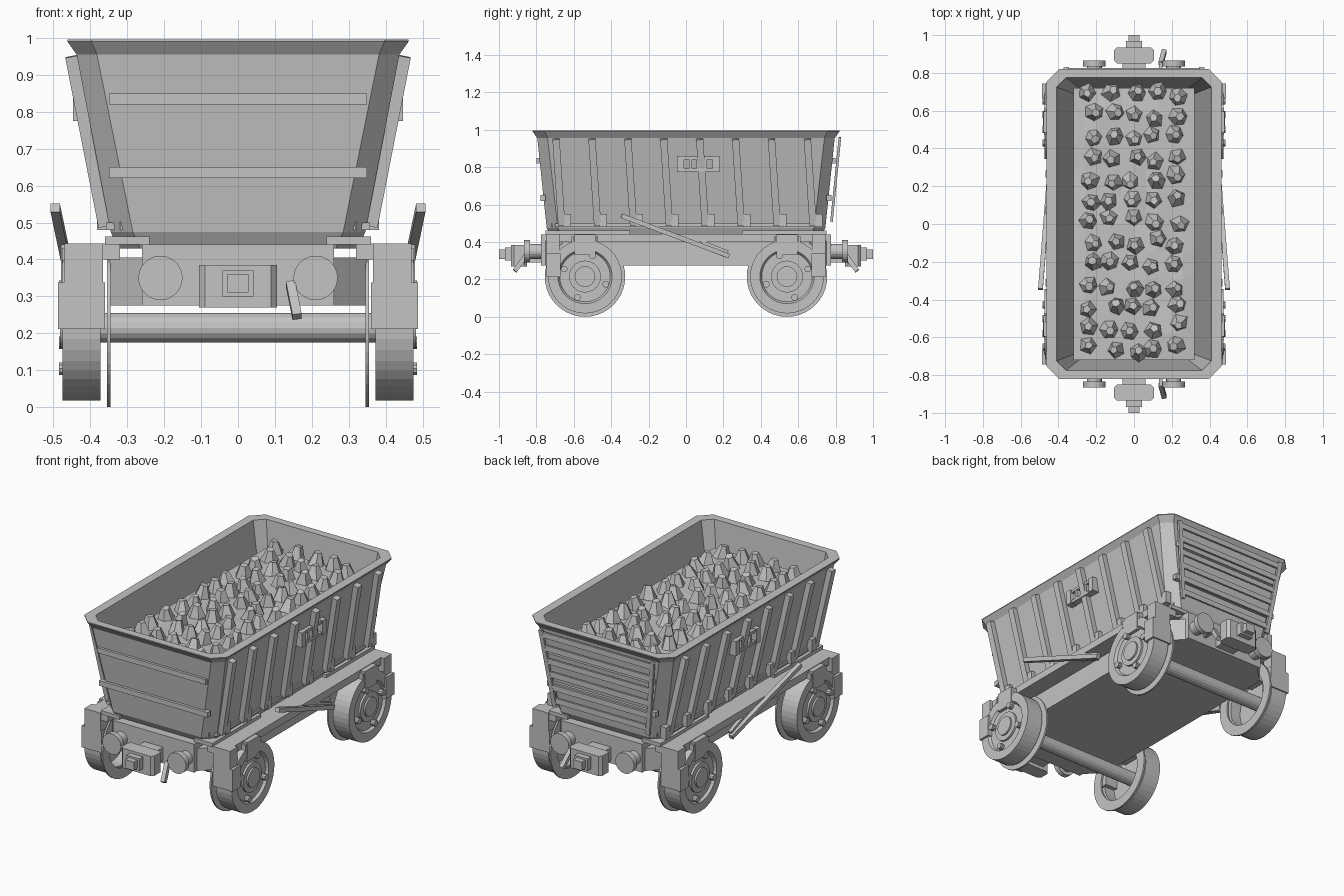
import bpy, bmesh, math, random
from mathutils import Vector, Matrix

cube = bpy.data.objects.get("Cube")
if cube:
    bpy.data.objects.remove(cube, do_unlink=True)
random.seed(4)

grey = bpy.data.materials.new("plain grey")
grey.use_nodes = True
grey.diffuse_color = (0.55, 0.55, 0.55, 1)
grey.node_tree.nodes["Principled BSDF"].inputs["Base Color"].default_value = grey.diffuse_color


def finish(name, bm):
    bmesh.ops.recalc_face_normals(bm, faces=bm.faces)
    mesh = bpy.data.meshes.new(name)
    bm.to_mesh(mesh)
    bm.free()
    mesh.materials.append(grey)
    ob = bpy.data.objects.new(name, mesh)
    bpy.context.collection.objects.link(ob)
    return ob


def add_box(bm, lo, hi):
    lo, hi = Vector(lo), Vector(hi)
    m = Matrix.Translation((lo + hi) / 2) @ Matrix.Diagonal((*(hi - lo), 1))
    bmesh.ops.create_cube(bm, size=1, matrix=m)


def box(name, lo, hi):
    bm = bmesh.new()
    add_box(bm, lo, hi)
    return finish(name, bm)


def add_bar(bm, a, b, wide, thick):
    """Square bar from a to b; thick is measured roughly along x."""
    a, b = Vector(a), Vector(b)
    z = (b - a).normalized()
    y = z.cross(Vector((1, 0, 0))).normalized()
    x = y.cross(z)
    rot = Matrix((x, y, z)).transposed().to_4x4()
    m = Matrix.Translation((a + b) / 2) @ rot @ Matrix.Diagonal((thick, wide, (b - a).length, 1))
    bmesh.ops.create_cube(bm, size=1, matrix=m)


def add_cyl(bm, axis, centre, r, start, end, sides=32):
    """Cylinder along x or y between start and end; centre gives the other two coordinates."""
    mid = (start + end) / 2
    if axis == "x":
        m = Matrix.Translation((mid, *centre)) @ Matrix.Rotation(math.pi / 2, 4, "Y")
    else:
        m = Matrix.Translation((centre[0], mid, centre[1])) @ Matrix.Rotation(math.pi / 2, 4, "X")
    bmesh.ops.create_cone(bm, cap_ends=True, segments=sides, radius1=r, radius2=r,
                          depth=abs(end - start), matrix=m)


def add_lathe(bm, centre, profile, sides=40):
    """Closed profile of (radius, x) points turned about an axle along x."""
    rings = []
    for k in range(sides):
        a = math.tau * k / sides
        rings.append([bm.verts.new((x, centre[0] + r * math.cos(a), centre[1] + r * math.sin(a)))
                      for r, x in profile])
    for k in range(sides):
        a, b = rings[k - 1], rings[k]
        for i in range(len(profile)):
            bm.faces.new((a[i - 1], a[i], b[i], b[i - 1]))


def octagon(bm, hx, hy, cut, z):
    pts = [(hx, hy - cut), (hx - cut, hy), (cut - hx, hy), (-hx, hy - cut),
           (-hx, cut - hy), (cut - hx, -hy), (hx - cut, -hy), (hx, cut - hy)]
    return [bm.verts.new((x, y, z)) for x, y in pts]


def loft(name, sections):
    bm = bmesh.new()
    rings = [octagon(bm, *s) for s in sections]
    for a, b in zip(rings, rings[1:]):
        for i in range(8):
            j = (i + 1) % 8
            bm.faces.new((a[i], a[j], b[j], b[i]))
    bm.faces.new(rings[0])
    bm.faces.new(rings[-1])
    return finish(name, bm)


def mirror(ob, x=True, y=False):
    mod = ob.modifiers.new("mirror", "MIRROR")
    mod.use_axis = (x, y, False)
    mod.use_mirror_merge = False
    return ob


# Hopper: flared outside, flared rim, hollow inside
loft("hopper", [(0.325, 0.72, 0.06, 0.43), (0.345, 0.745, 0.06, 0.475),
                (0.437, 0.795, 0.055, 0.955), (0.462, 0.82, 0.065, 0.99),
                (0.462, 0.82, 0.065, 0.995), (0.41, 0.775, 0.05, 0.995),
                (0.32, 0.72, 0.03, 0.47)])

# Ore load with a gently uneven top
bm = bmesh.new()
add_box(bm, (-0.32, -0.72, 0.48), (0.32, 0.72, 0.86))
top = [e for e in bm.edges if all(v.co.z > 0.8 for v in e.verts)]
bmesh.ops.subdivide_edges(bm, edges=top, cuts=9, use_grid_fill=True)
for v in bm.verts:
    if v.co.z > 0.8 and abs(v.co.x) < 0.31 and abs(v.co.y) < 0.71:
        v.co.z += random.uniform(0.0, 0.015)
finish("ore_bed", bm)

# Blunt five- and six-sided lumps
bm = bmesh.new()
for row in range(13):
    for col in range(5):
        spot = Vector((-0.23 + 0.115 * col + random.uniform(-0.025, 0.025),
                       -0.66 + 0.112 * row + random.uniform(-0.02, 0.02), 0.895))
        turn = Matrix.Rotation(random.uniform(0, 6), 4, "Z") @ Matrix.Rotation(random.uniform(-0.25, 0.25), 4, "X")
        made = bmesh.ops.create_cone(bm, cap_ends=True, segments=random.choice((5, 6)), radius1=0.052,
                                     radius2=0.022, depth=0.075, matrix=Matrix.Translation(spot) @ turn)
        for v in made["verts"]:
            v.co = spot + (v.co - spot) * random.uniform(0.85, 1.12)
finish("ore_chunks", bm)

# Leaning side ribs with feet
bm = bmesh.new()
for i in range(8):
    y = -0.695 + 0.192 * i
    add_bar(bm, (0.36, y + 0.03, 0.49), (0.45, y, 0.95), 0.038, 0.036)
    add_box(bm, (0.345, y + 0.04, 0.48), (0.382, y + 0.08, 0.55))
add_box(bm, (0.335, -0.7, 0.48), (0.358, 0.7, 0.5))
mirror(finish("side_ribs", bm))

# Bracket on each side
bm = bmesh.new()
for y in (-0.03, 0.16):
    add_box(bm, (0.39, y - 0.018, 0.775), (0.447, y + 0.018, 0.86))
for z in (0.785, 0.85):
    add_box(bm, (0.39, -0.03, z - 0.008), (0.44, 0.16, z + 0.008))
for y in (0.025, 0.065, 0.105):
    add_box(bm, (0.39, y - 0.008, 0.79), (0.438, y + 0.008, 0.845))
mirror(finish("side_bracket", bm))

# Horizontal end bars, and the slatted rear panel standing off the hopper
bm = bmesh.new()
for z in (0.635, 0.835):
    y = 0.745 + (z - 0.475) * 0.1
    add_box(bm, (-0.35, y - 0.01, z - 0.015), (0.35, y + 0.018, z + 0.015))
mirror(finish("end_bars", bm), False, True)

bm = bmesh.new()
for i in range(6):
    z = 0.55 + 0.077 * i
    y = 0.778 + (z - 0.51) * 0.1
    half = 0.28 + (z - 0.475) * 0.15
    add_box(bm, (-half, y - 0.006, z - 0.016), (half, y + 0.006, z + 0.016))
for s in (-1, 1):
    add_bar(bm, (s * 0.3, 0.778, 0.51), (s * 0.36, 0.823, 0.96), 0.014, 0.025)
finish("rear_slats", bm)

# Underframe with cut corners, side sills and headstocks
loft("underframe", [(0.35, 0.75, 0.09, 0.275), (0.35, 0.75, 0.09, 0.405)])
mirror(box("side_sill", (0.32, -0.74, 0.4), (0.45, 0.74, 0.443)))
mirror(box("headstock", (-0.26, 0.7, 0.275), (0.26, 0.775, 0.44)), False, True)
mirror(box("saddle", (0.24, 0.3, 0.44), (0.36, 0.75, 0.462)), True, True)

# Wheels: flange ring, dished tread open on the inner side, hub and bolts
bm = bmesh.new()
hub = (0.54, 0.215)
add_lathe(bm, hub, [(0.215, 0.345), (0.215, 0.355), (0.155, 0.355), (0.155, 0.345)])
add_lathe(bm, hub, [(0.197, 0.373), (0.197, 0.475), (0.145, 0.475), (0.135, 0.46),
                    (0.03, 0.46), (0.03, 0.44), (0.155, 0.44), (0.155, 0.373)])
add_cyl(bm, "x", hub, 0.085, 0.44, 0.472)
add_cyl(bm, "x", hub, 0.055, 0.44, 0.482)
for k in range(4):
    a = math.radians(20 + 90 * k)
    add_cyl(bm, "x", (hub[0] + 0.118 * math.cos(a), hub[1] + 0.118 * math.sin(a)), 0.018, 0.45, 0.485, 10)
mirror(finish("wheel", bm), True, True)
bm = bmesh.new()
add_cyl(bm, "x", hub, 0.04, -0.445, 0.445, 16)
mirror(finish("axle", bm), False, True)

# Axle guards and boxes
bm = bmesh.new()
add_box(bm, (0.365, 0.675, 0.33), (0.47, 0.745, 0.443))
add_box(bm, (0.36, 0.67, 0.212), (0.487, 0.745, 0.338))
add_box(bm, (0.38, 0.485, 0.33), (0.479, 0.595, 0.44))
for y in (0.47, 0.6):
    add_box(bm, (0.44, y, 0.39), (0.477, y + 0.012, 0.43))
mirror(finish("axle_guard", bm), True, True)

# Buffers
bm = bmesh.new()
add_cyl(bm, "y", (0.21, 0.35), 0.04, 0.76, 0.84, 16)
add_cyl(bm, "y", (0.21, 0.35), 0.06, 0.835, 0.865, 24)
mirror(finish("buffer", bm), True, True)

# Couplers and hanging hoses
bm = bmesh.new()
add_box(bm, (-0.06, 0.76, 0.29), (0.06, 0.86, 0.37))
add_box(bm, (-0.105, 0.85, 0.27), (0.105, 0.935, 0.385))
bmesh.ops.bevel(bm, geom=[e for e in bm.edges if abs(e.verts[0].co.z - e.verts[1].co.z) > 0.1],
                offset=0.015, affect="EDGES")
add_box(bm, (-0.042, 0.93, 0.3), (0.042, 0.968, 0.37))
add_box(bm, (-0.028, 0.96, 0.31), (0.028, 1.0, 0.36))
mirror(finish("coupler", bm), False, True)
bm = bmesh.new()
add_bar(bm, (0.142, 0.85, 0.335), (0.16, 0.915, 0.245), 0.025, 0.025)
add_bar(bm, (0.142, 0.76, 0.33), (0.142, 0.86, 0.33), 0.02, 0.02)
mirror(finish("brake_hose", bm), False, True)

# Brake levers on both sides
bm = bmesh.new()
add_bar(bm, (0.495, -0.345, 0.54), (0.45, 0.23, 0.325), 0.025, 0.025)
add_bar(bm, (0.44, 0.08, 0.39), (0.44, 0.22, 0.335), 0.04, 0.02)
mirror(finish("brake_lever", bm))
